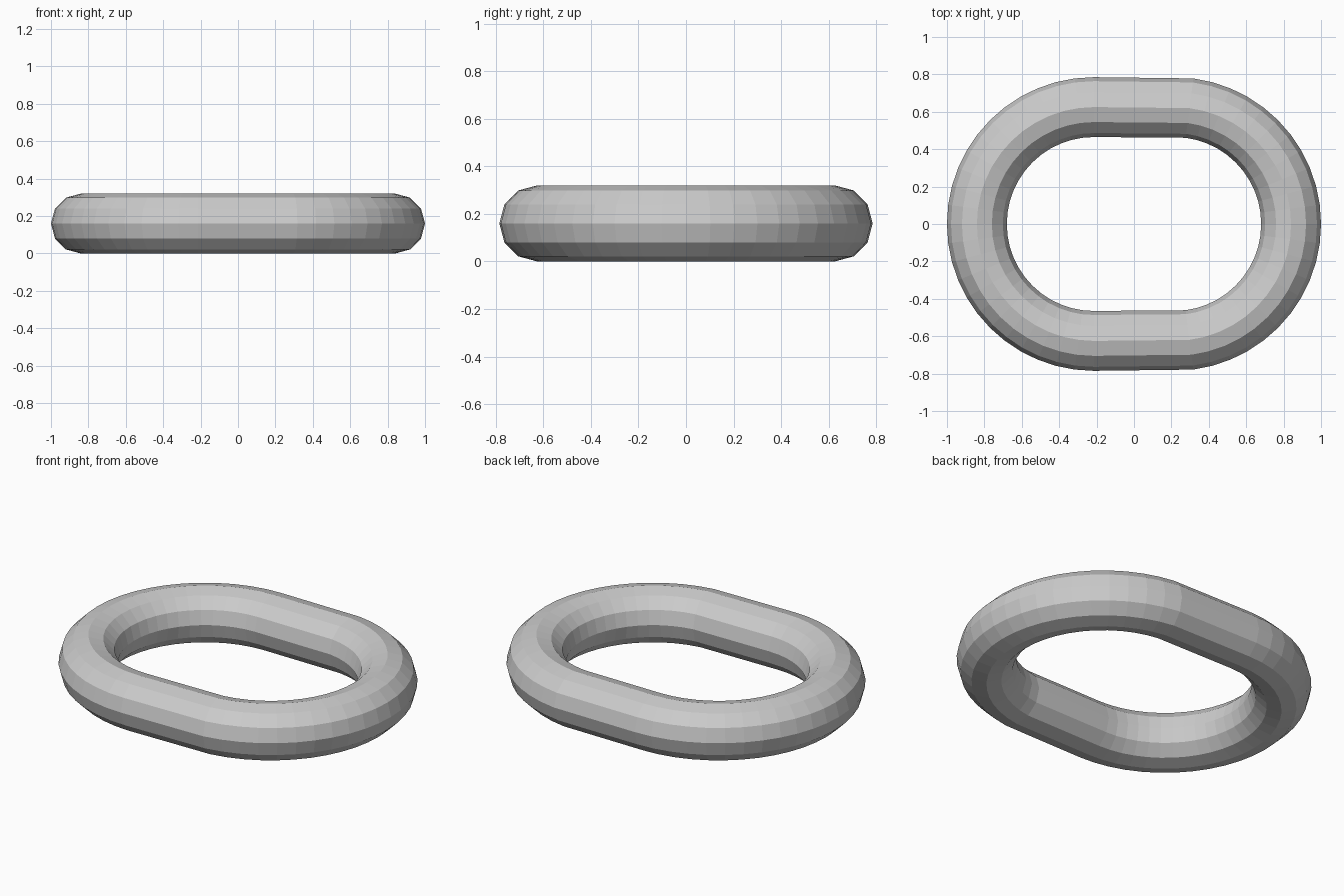
import bpy, bmesh
from math import sin, cos, pi

if "Cube" in bpy.data.objects:
    bpy.data.objects.remove(bpy.data.objects["Cube"])

R, TUBE, SHIFT = 0.625, 0.16, 0.215   # bend radius, bar radius, half of the stretch
SEGS, SIDES = 48, 12

# Chain link: a torus split into two halves that are pulled apart along x
bm = bmesh.new()
rings = []
for i in range(SEGS):
    a = 2 * pi * i / SEGS
    # the two rings on the split line travel with the left half
    dx = SHIFT if cos(a) > 1e-6 else -SHIFT
    ring = []
    for j in range(SIDES):
        b = 2 * pi * j / SIDES
        r = R + TUBE * cos(b)
        ring.append(bm.verts.new((r * cos(a) + dx, r * sin(a), TUBE + TUBE * sin(b))))
    rings.append(ring)

# Skin between neighbouring rings
for i in range(SEGS):
    p, q = rings[i], rings[(i + 1) % SEGS]
    for j in range(SIDES):
        k = (j + 1) % SIDES
        bm.faces.new((p[j], q[j], q[k], p[k]))
bmesh.ops.recalc_face_normals(bm, faces=bm.faces)

mesh = bpy.data.meshes.new("chain_link")
bm.to_mesh(mesh)
bm.free()
bpy.context.collection.objects.link(bpy.data.objects.new("chain_link", mesh))
